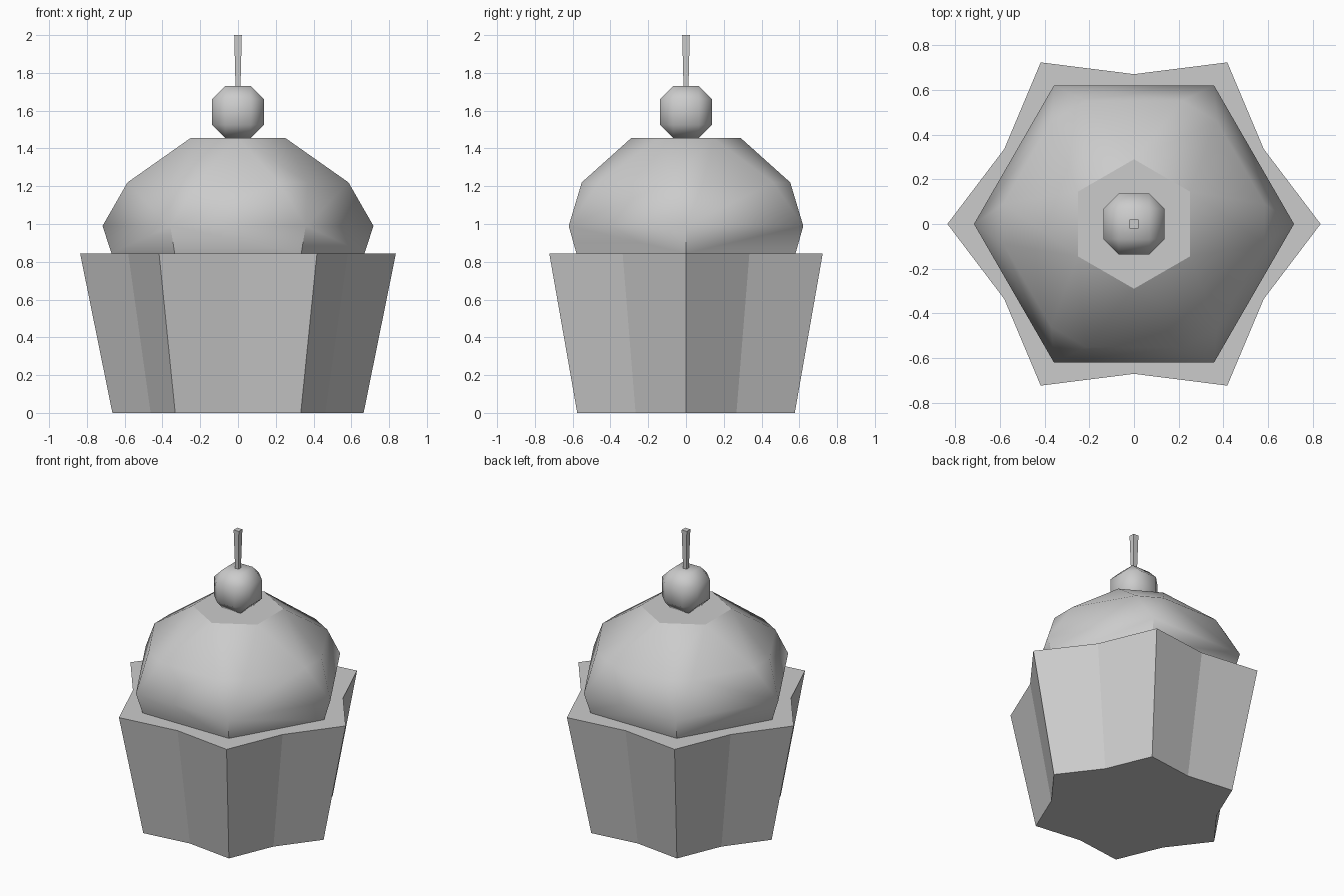
import bpy, bmesh
from math import sin, cos, radians, sqrt
from itertools import product

if "Cube" in bpy.data.objects:
    bpy.data.objects.remove(bpy.data.objects["Cube"])


def polar(r, deg, z):
    return (r * cos(radians(deg)), r * sin(radians(deg)), z)


def finish(name, bm, smooth=None):
    bmesh.ops.recalc_face_normals(bm, faces=bm.faces[:])
    mesh = bpy.data.meshes.new(name)
    bm.to_mesh(mesh)
    bm.free()
    obj = bpy.data.objects.new(name, mesh)
    bpy.context.collection.objects.link(obj)
    if smooth:
        bpy.ops.object.select_all(action='DESELECT')
        obj.select_set(True)
        bpy.context.view_layer.objects.active = obj
        bpy.ops.object.shade_smooth_by_angle(angle=radians(smooth))
    return obj


def loft(name, rings):
    bm = bmesh.new()
    loops = [[bm.verts.new(p) for p in ring] for ring in rings]
    n = len(loops[0])
    for a, b in zip(loops, loops[1:]):
        for i in range(n):
            j = (i + 1) % n
            bm.faces.new((a[i], a[j], b[j], b[i]))
    bm.faces.new(loops[0][::-1])
    bm.faces.new(loops[-1])
    return finish(name, bm)


def hull(name, points, smooth):
    bm = bmesh.new()
    for p in points:
        bm.verts.new(p)
    bmesh.ops.convex_hull(bm, input=bm.verts[:])
    bmesh.ops.dissolve_limit(bm, angle_limit=radians(1),
                             verts=bm.verts[:], edges=bm.edges[:])
    return finish(name, bm, smooth)


# Fluted paper cup: six-pointed star section, flaring upwards
def star(scale, z):
    return [polar(scale * (0.803 if i % 2 else 1), 30 * i, z) for i in range(12)]


loft("paper_cup", [star(0.665, 0), star(0.836, 0.845)])

# Frosting: hexagonal dome with clipped corners at the shoulder
frosting = []
for k in range(6):
    a = 60 * k
    frosting += [polar(0.67, a, 0.845), polar(0.717, a, 0.99),
                 polar(0.592, a - 8.8, 1.22), polar(0.592, a + 8.8, 1.22),
                 polar(0.29, a + 30, 1.455)]
hull("frosting", frosting, 35)

# Cherry: cube with wide chamfers on all edges
R, C, Z = 0.137, 0.068, 1.593
cherry = []
for sx, sy, sz in product((-1, 1), repeat=3):
    for x, y, z in ((R, C, C), (C, R, C), (C, C, R)):
        cherry.append((sx * x, sy * y, Z + sz * z))
hull("cherry", cherry, 50)

# Stem: square, slightly wider at the tip
loft("cherry_stem", [[polar(h * sqrt(2), 45 + 90 * i, z) for i in range(4)]
                     for h, z in ((0.013, 1.72), (0.02, 2.0))])
